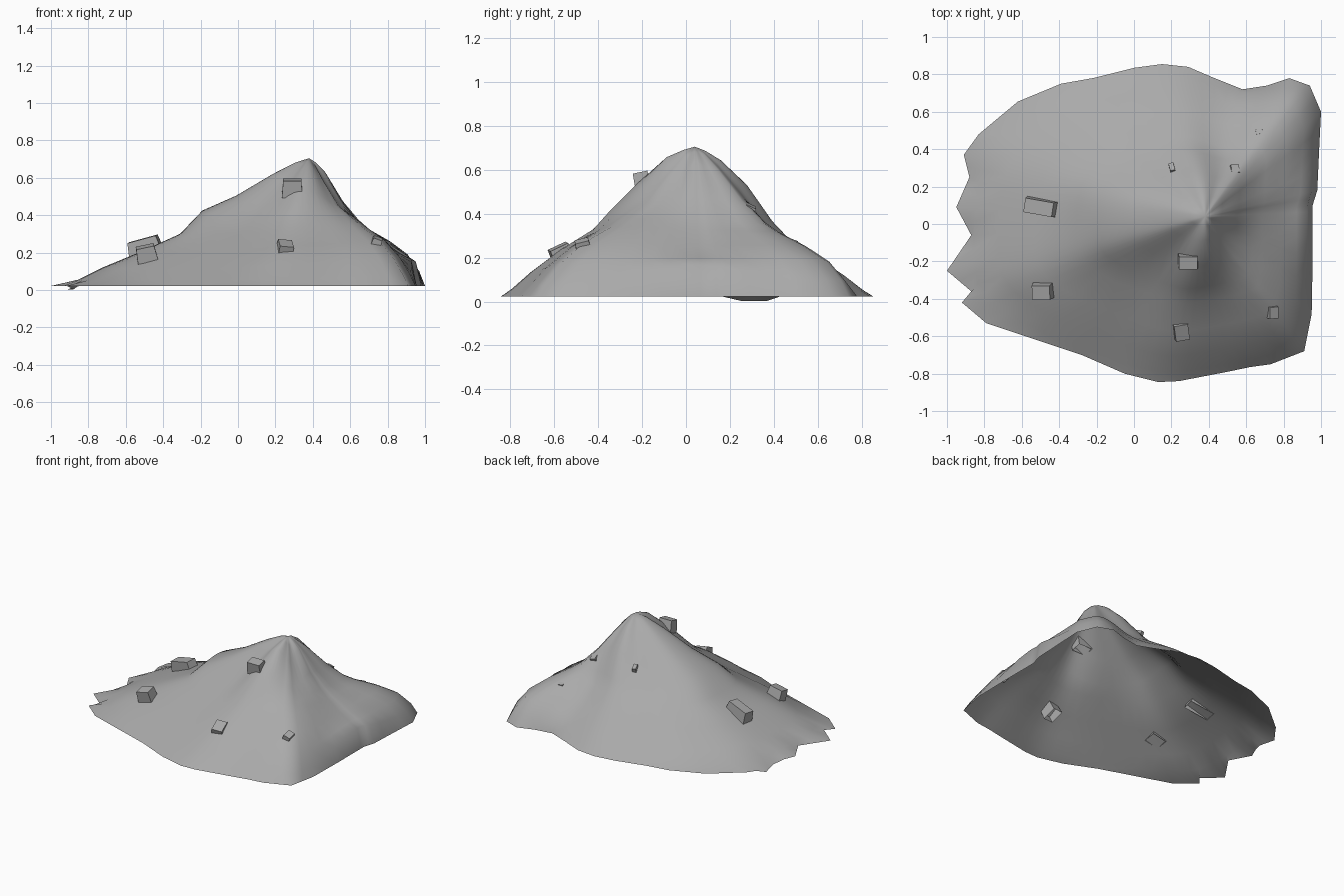
import bpy, bmesh
from math import atan2, cos, exp, pi, radians
from mathutils import Vector, Matrix

if "Cube" in bpy.data.objects:
    bpy.data.objects.remove(bpy.data.objects["Cube"])

PEAK = Vector((0.38, 0.04, 0.705))

# Ragged footprint, counterclockwise
OUT = [(0.955, 0.03), (0.955, 0.1), (0.98, 0.18), (0.99, 0.4), (1.0, 0.6), (0.94, 0.74),
       (0.83, 0.78), (0.71, 0.74), (0.58, 0.72), (0.43, 0.78), (0.29, 0.84), (0.15, 0.855),
       (0, 0.835), (-0.22, 0.78), (-0.39, 0.75), (-0.62, 0.655), (-0.83, 0.48),
       (-0.91, 0.37), (-0.88, 0.25), (-0.95, 0.09), (-0.87, -0.06), (-1.0, -0.25),
       (-0.87, -0.36), (-0.92, -0.42), (-0.79, -0.53), (-0.28, -0.7), (-0.05, -0.8),
       (0.13, -0.845), (0.24, -0.84), (0.5, -0.79), (0.62, -0.765), (0.73, -0.75),
       (0.91, -0.68), (0.95, -0.48), (0.955, -0.2)]

# Slope heights at radial fractions T, one row per 45 degrees from +x
T = [0.15, 0.3, 0.44, 0.53, 0.7, 0.85, 0.95]
PROF = [[.63, .48, .38, .33, .25, .195, .165],
        [.60, .46, .36, .32, .26, .19, .10],
        [.645, .535, .37, .29, .20, .12, .055],
        [.61, .46, .34, .28, .19, .10, .045],
        [.62, .505, .425, .30, .20, .12, .055],
        [.60, .46, .355, .30, .20, .11, .05],
        [.655, .52, .41, .33, .24, .14, .06],
        [.57, .44, .38, .34, .27, .175, .08]]
RINGS = [0.06] + T + [1.0]


def heights(x, y):
    a = (atan2(y - PEAK.y, x - PEAK.x) / (2 * pi) * 8) % 8
    i = int(a) % 8
    f = 0.5 - 0.5 * cos(pi * (a - int(a)))
    h = [p + (q - p) * f for p, q in zip(PROF[i], PROF[(i + 1) % 8])]
    return [0.7 * PEAK.z + 0.3 * h[0]] + h


# Dense rim, plus an inner rim evened out where the footprint is jagged
rim = []
for i, p in enumerate(OUT):
    q = OUT[(i + 1) % len(OUT)]
    rim += [Vector(p), (Vector(p) + Vector(q)) / 2]
inner = [p.copy() for p in rim]
n = len(rim)
for step in range(12):
    inner = [(inner[i - 1] + inner[i] * 2 + inner[(i + 1) % n]) / 4
             if p.x < -0.6 or (step < 3 and p.x < 0.85) else p
             for i, p in enumerate(inner)]

# Mountain: open shell of rings between the peak and the footprint
bm = bmesh.new()
top = bm.verts.new(PEAK)
spokes = []
for p, s in zip(rim, inner):
    spoke = []
    for t, z in zip(RINGS, heights(s.x, s.y)):
        c = PEAK.xy + t * (s - PEAK.xy)
        # shoulder under the high front rock
        z += 0.03 * exp(-((c.x - 0.29) ** 2 + (c.y + 0.24) ** 2) / 0.012)
        spoke.append(bm.verts.new((c.x, c.y, z)))
    low = 0.003 if p.x < -0.85 and 0.2 < p.y < 0.4 else 0.022
    spoke.append(bm.verts.new((p.x, p.y, low)))
    spokes.append(spoke)
for i, a in enumerate(spokes):
    b = spokes[(i + 1) % n]
    bm.faces.new((top, a[0], b[0]))
    for k in range(len(RINGS) - 1):
        bm.faces.new((a[k], a[k + 1], b[k + 1], b[k]))

# One grey stone material
stone = bpy.data.materials.new("stone")
stone.diffuse_color = (0.4, 0.4, 0.4, 1)
stone.use_nodes = True
stone.node_tree.nodes["Principled BSDF"].inputs["Base Color"].default_value = stone.diffuse_color


def add_object(name, bm):
    me = bpy.data.meshes.new(name)
    bm.to_mesh(me)
    bm.free()
    me.materials.append(stone)
    o = bpy.data.objects.new(name, me)
    bpy.context.collection.objects.link(o)
    return o


mountain = add_object("mountain", bm)
bpy.context.view_layer.objects.active = mountain
mountain.select_set(True)
bpy.ops.object.shade_smooth_by_angle(angle=radians(60))


# Rocks: tapered blocks, open underneath, jutting from the slope
def rock(name, loc, size, rot):
    bm = bmesh.new()
    bmesh.ops.create_cube(bm, size=1)
    for v in bm.verts:
        if v.co.z > 0:
            v.co.x *= 0.88
            v.co.y *= 0.9
    bm.normal_update()
    bmesh.ops.delete(bm, geom=[f for f in bm.faces if f.normal.z < -0.9], context='FACES_ONLY')
    bmesh.ops.transform(bm, matrix=Matrix.Diagonal((*size, 1)), verts=bm.verts)
    o = add_object(name, bm)
    o.location = loc
    o.rotation_euler = [radians(r) for r in rot]


rock("rock_left_ridge", (-0.5, 0.09, 0.235), (0.18, 0.085, 0.08), (5, -15, -10))
rock("rock_left_front", (-0.49, -0.36, 0.195), (0.11, 0.085, 0.08), (12, -12, 0))
rock("rock_front_low", (0.25, -0.565, 0.21), (0.085, 0.1, 0.09), (25, 5, 10))
rock("rock_front_high", (0.29, -0.2, 0.545), (0.11, 0.075, 0.09), (12, 0, 0))
rock("rock_right_front", (0.74, -0.47, 0.255), (0.055, 0.07, 0.05), (15, 20, 5))
rock("rock_back_right", (0.535, 0.285, 0.41), (0.05, 0.05, 0.06), (-25, 15, 0))
rock("rock_back", (0.205, 0.295, 0.43), (0.03, 0.05, 0.06), (-25, 0, 15))
rock("rock_back_small", (0.67, 0.49, 0.265), (0.04, 0.03, 0.03), (-20, 0, 10))
